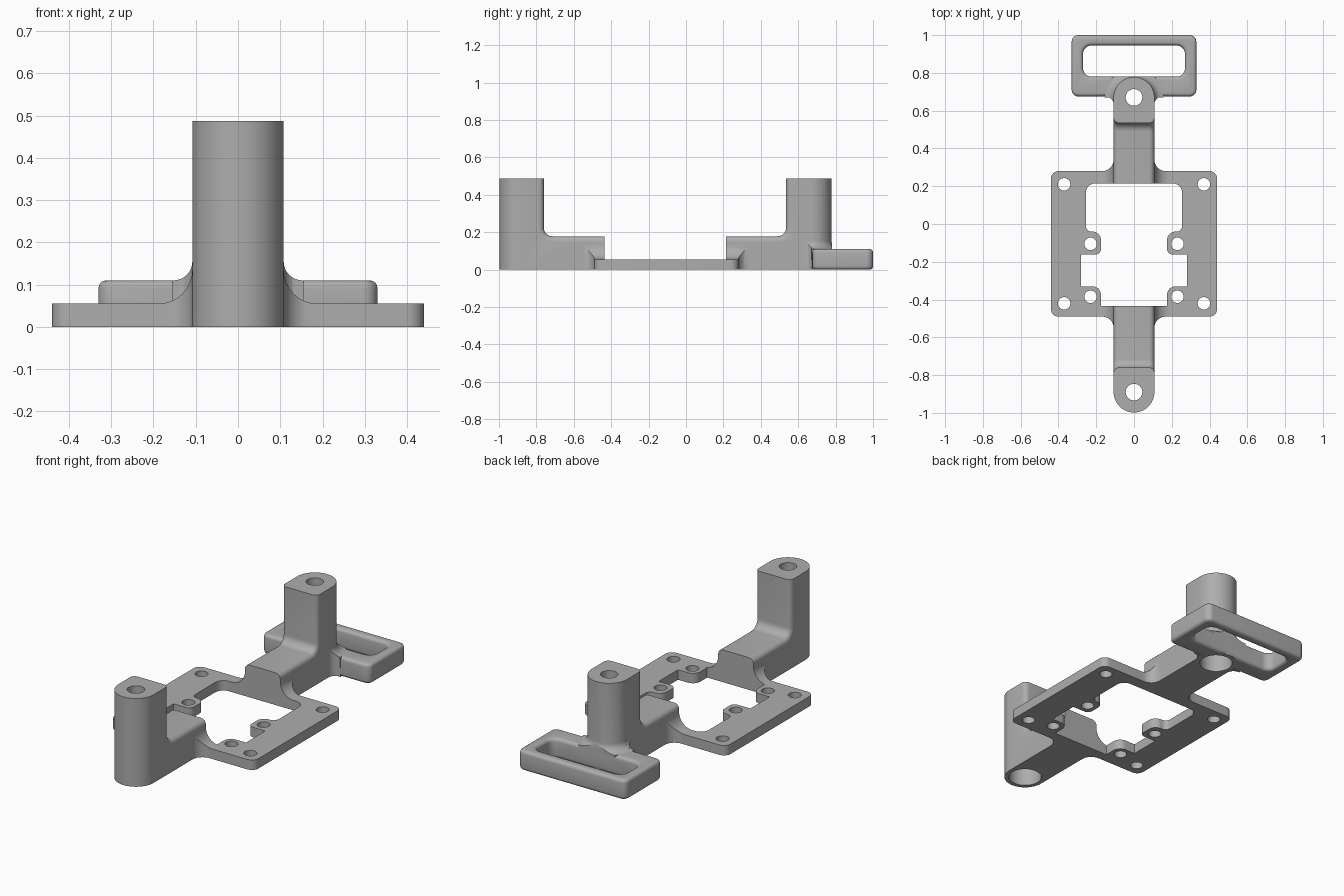
import bpy, bmesh, math
from mathutils import Vector

if "Cube" in bpy.data.objects:
    bpy.data.objects.remove(bpy.data.objects["Cube"], do_unlink=True)

HALF = 0.108          # half width of arms and posts
PLATE_Z, ARM_Z, POST_Z, LOOP_Z = 0.055, 0.178, 0.487, 0.11


def rounded(points, steps=8):
    """Outline from (u, v, radius) corners, each replaced by an arc."""
    out = []
    for i, (u, v, r) in enumerate(points):
        p = Vector((u, v))
        if r == 0:
            out.append(p)
            continue
        a = (Vector(points[i - 1][:2]) - p).normalized()
        b = (Vector(points[(i + 1) % len(points)][:2]) - p).normalized()
        half = a.angle(b) / 2
        centre = p + (a + b).normalized() * r / math.sin(half)
        start = (p + a * r / math.tan(half) - centre).normalized()
        end = (p + b * r / math.tan(half) - centre).normalized()
        out += [centre + start.slerp(end, k / steps) * r for k in range(steps + 1)]
    return out


def mirrored(points):
    """Close a right-hand half outline with its mirror image."""
    return points + [(-u, v, r) for u, v, r in reversed(points)]


def box2d(hx, lo, hi, r=0):
    return mirrored([(hx, lo, r), (hx, hi, r)])


def finish(name, bm):
    bmesh.ops.recalc_face_normals(bm, faces=bm.faces)
    mesh = bpy.data.meshes.new(name)
    bm.to_mesh(mesh)
    bm.free()
    ob = bpy.data.objects.new(name, mesh)
    bpy.context.collection.objects.link(ob)
    return ob


def prism_bm(points, axis, lo, hi):
    place = {"x": lambda u, v, w: (w, u, v),
             "y": lambda u, v, w: (u, w, v),
             "z": lambda u, v, w: (u, v, w)}[axis]
    bm = bmesh.new()
    ends = [[bm.verts.new(place(p.x, p.y, w)) for p in rounded(points)] for w in (lo, hi)]
    n = len(ends[0])
    bm.faces.new(ends[0])
    bm.faces.new(ends[1][::-1])
    for i in range(n):
        j = (i + 1) % n
        bm.faces.new((ends[0][i], ends[1][i], ends[1][j], ends[0][j]))
    bmesh.ops.recalc_face_normals(bm, faces=bm.faces)
    return bm


def prism(name, points, axis, lo, hi):
    return finish(name, prism_bm(points, axis, lo, hi))


def cylinder(name, x, y, r, lo, hi, segments=48):
    bm = bmesh.new()
    bmesh.ops.create_cone(bm, cap_ends=True, segments=segments,
                          radius1=r, radius2=r, depth=hi - lo)
    bmesh.ops.translate(bm, verts=bm.verts, vec=(x, y, (lo + hi) / 2))
    return finish(name, bm)


def apply(ob, mod):
    bpy.context.view_layer.objects.active = ob
    bpy.ops.object.modifier_apply(modifier=mod.name)


def combine(ob, other, operation):
    mod = ob.modifiers.new("combine", "BOOLEAN")
    mod.operation, mod.solver, mod.object = operation, "EXACT", other
    apply(ob, mod)
    bpy.data.objects.remove(other, do_unlink=True)
    return ob


def arm(name, s, tip, face, centre):
    """L-shaped arm and post, softened along its upper side edges."""
    side = [(s * tip, 0, 0), (s * tip, ARM_Z, 0), (s * face, ARM_Z, 0.045),
            (s * face, POST_Z, 0), (s * centre, POST_Z, 0), (s * centre, 0, 0)]
    bm = prism_bm(side, "x", -HALF, HALF)

    def both(e, axis, value):
        return all(abs(v.co[axis] - value) < 1e-4 for v in e.verts)
    soft = [e for e in bm.edges
            if (both(e, 0, HALF) or both(e, 0, -HALF))
            and not any((both(e, 2, 0), both(e, 2, POST_Z),
                         both(e, 1, s * tip), both(e, 1, s * centre)))]
    bmesh.ops.bevel(bm, geom=soft, offset=0.028, segments=5, profile=0.5, affect="EDGES")
    ob = finish(name, bm)
    return combine(ob, cylinder("post_end", 0, s * centre, HALF, 0, POST_Z, 64), "UNION")


def gusset(name, y_in, y_edge, y_out, w, z, r_plan, r_up):
    """Concave flare, curved both in plan and in section."""
    plan = mirrored([(w, y_in, 0), (w, y_edge, 0), (HALF, y_edge, r_plan), (HALF, y_out, 0)])
    section = mirrored([(w, 0, 0), (w, z, 0), (HALF, z, r_up), (HALF, z + r_up + 0.005, 0)])
    ob = prism(name, plan, "z", -0.1, 0.4)
    lo, hi = sorted((y_in, y_out))
    return combine(ob, prism("section", section, "y", lo, hi), "INTERSECT")


# Base plate with its shaped window
bracket = prism("bracket", box2d(0.44, -0.49, 0.28, 0.04), "z", 0, PLATE_Z)
window = mirrored([(0.255, 0.215, 0.05), (0.255, -0.04, 0.03), (0.175, -0.04, 0.045),
                   (0.175, -0.162, 0.03), (0.28, -0.162, 0), (0.28, -0.33, 0),
                   (0.175, -0.33, 0.045), (0.175, -0.435, 0)])
combine(bracket, prism("window", window, "z", -0.1, 0.2), "DIFFERENCE")

# Strap loop with softened rims
loop = prism("strap_loop", box2d(0.33, 0.675, 1.0, 0.035), "z", 0, LOOP_Z)
combine(loop, prism("loop_slot", box2d(0.27, 0.78, 0.945, 0.045), "z", -0.1, 0.3), "DIFFERENCE")
soften = loop.modifiers.new("soften", "BEVEL")
soften.width, soften.segments = 0.018, 4
soften.limit_method, soften.angle_limit = "ANGLE", math.radians(50)
apply(loop, soften)

# Concave collar where the rear post meets the loop
bm = bmesh.new()
profile = rounded([(0, 0.05, 0), (0.155, 0.05, 0), (0.155, LOOP_Z, 0),
                   (HALF, LOOP_Z, 0.045), (HALF, 0.16, 0), (0, 0.16, 0)])
ring = [bm.verts.new((p.x, 0, p.y)) for p in profile]
edges = [bm.edges.new(pair) for pair in zip(ring, ring[1:])]
bmesh.ops.spin(bm, geom=ring + edges, cent=(0, 0, 0), axis=(0, 0, 1),
               angle=math.tau, steps=64, use_merge=False)
bmesh.ops.remove_doubles(bm, verts=bm.verts, dist=1e-5)
bmesh.ops.translate(bm, verts=bm.verts, vec=(0, 0.67, 0))
collar = finish("collar", bm)
combine(collar, prism("collar_trim", box2d(0.3, 0.67, 0.78), "z", 0, 0.3), "INTERSECT")

# Join the arms, flares and loop to the plate
for part in (arm("front_arm", -1, 0.435, 0.76, 0.89),
             arm("rear_arm", 1, 0.215, 0.535, 0.67),
             gusset("front_flare", -0.435, -0.49, -0.57, 0.19, PLATE_Z, 0.06, 0.08),
             gusset("rear_flare", 0.215, 0.28, 0.36, 0.19, PLATE_Z, 0.06, 0.08),
             loop,
             gusset("loop_flare", 0.68, 0.675, 0.62, 0.155, LOOP_Z, 0.042, 0.045),
             collar):
    combine(bracket, part, "UNION")

# Screw holes in the plate, then stepped bores in the posts
for x in (-1, 1):
    for hx, hy in ((0.37, 0.21), (0.37, -0.42), (0.23, -0.105), (0.23, -0.385)):
        combine(bracket, cylinder("screw_hole", x * hx, hy, 0.033, -0.1, 0.12, 32), "DIFFERENCE")
for y in (-0.89, 0.67):
    combine(bracket, cylinder("bore", 0, y, 0.044, -0.1, 0.6), "DIFFERENCE")
    combine(bracket, cylinder("counterbore", 0, y, 0.085, -0.1, 0.36), "DIFFERENCE")

# Single grey material and smooth shading
grey = bpy.data.materials.new("mid_grey")
grey.use_nodes = True
colour = (0.42, 0.42, 0.42, 1)
grey.diffuse_color = colour
grey.node_tree.nodes["Principled BSDF"].inputs["Base Color"].default_value = colour
bracket.data.materials.clear()
bracket.data.materials.append(grey)
for poly in bracket.data.polygons:
    poly.material_index = 0
bpy.ops.object.select_all(action="DESELECT")
bracket.select_set(True)
bpy.context.view_layer.objects.active = bracket
bpy.ops.object.shade_smooth_by_angle(angle=math.radians(30))
